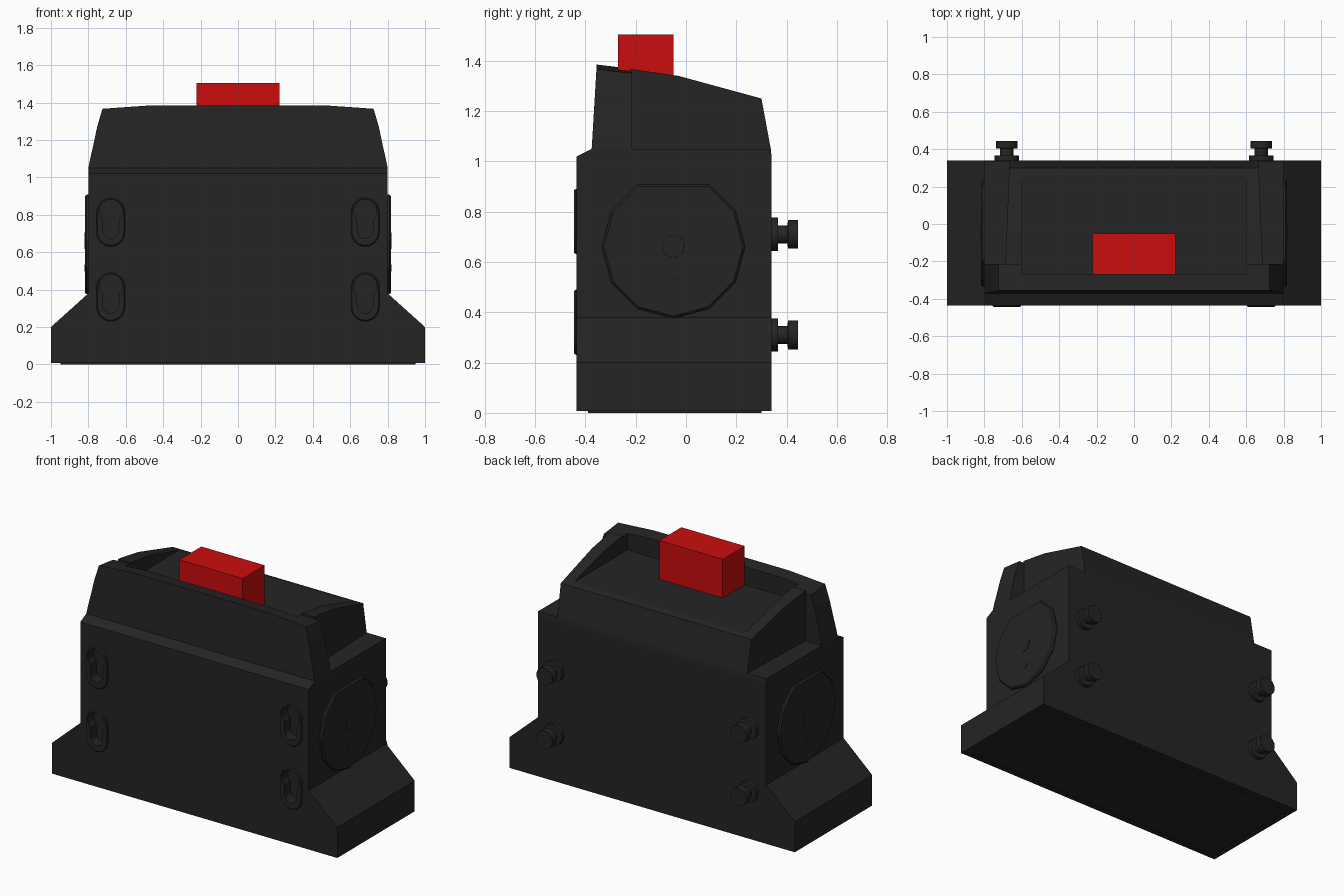
import bpy, bmesh, math
from mathutils import Vector

if "Cube" in bpy.data.objects:
    bpy.data.objects.remove(bpy.data.objects["Cube"])


def material(name, rgb):
    m = bpy.data.materials.new(name)
    m.diffuse_color = (*rgb, 1)
    m.use_nodes = True
    m.node_tree.nodes["Principled BSDF"].inputs["Base Color"].default_value = m.diffuse_color
    return m


BLACK = material("matte black", (0.018, 0.018, 0.018))
RED = material("button red", (0.6, 0.004, 0.004))


def place(axis, p, d):
    # profile planes: x -> (y, z), y -> (x, z)
    return Vector((d, p[0], p[1])) if axis == 'x' else Vector((p[0], d, p[1]))


def add_loft(bm, axis, rings):
    # rings: list of (points, depth) joined in order and capped
    loops = [[bm.verts.new(place(axis, p, d)) for p in pts] for pts, d in rings]
    for a, b in zip(loops, loops[1:]):
        n = len(a)
        for i in range(n):
            j = (i + 1) % n
            bm.faces.new((a[i], a[j], b[j], b[i]))
    bm.faces.new(loops[0])
    bm.faces.new(loops[-1])


def finish(name, bm, mat=BLACK, smooth=False):
    bmesh.ops.recalc_face_normals(bm, faces=bm.faces)
    me = bpy.data.meshes.new(name)
    bm.to_mesh(me)
    bm.free()
    me.materials.append(mat)
    ob = bpy.data.objects.new(name, me)
    bpy.context.collection.objects.link(ob)
    if smooth:
        bpy.ops.object.select_all(action='DESELECT')
        ob.select_set(True)
        bpy.context.view_layer.objects.active = ob
        bpy.ops.object.shade_smooth_by_angle(angle=math.radians(35))
    return ob


def prism(name, axis, pts, a, b, mat=BLACK):
    bm = bmesh.new()
    add_loft(bm, axis, [(pts, a), (pts, b)])
    return finish(name, bm, mat)


def arc(cx, cz, r, a0, a1, n):
    return [(cx + r * math.cos(math.radians(a0 + (a1 - a0) * i / n)),
             cz + r * math.sin(math.radians(a0 + (a1 - a0) * i / n))) for i in range(n + 1)]


def circle(cx, cz, r, n):
    return arc(cx, cz, r, 0, 360, n)[:-1]


def rect(a, b, c, d):
    return [(a, c), (b, c), (b, d), (a, d)]


def mirrored(half):
    return half + [(-x, z) for x, z in reversed(half)]


def cut(ob, cutter):
    m = ob.modifiers.new("cut", 'BOOLEAN')
    m.operation = 'DIFFERENCE'
    m.solver = 'EXACT'
    m.object = cutter
    cutter.hide_render = True
    cutter.hide_viewport = True


# flared main housing, inset foot and chamfered shoulder
body = prism("housing", 'y', mirrored([(1, 0.007), (1, 0.2), (0.8, 0.38), (0.8, 1.02)]), -0.435, 0.34)
prism("foot_plate", 'x', rect(-0.39, 0.30, 0, 0.02), -0.95, 0.95)
prism("shoulder", 'x', [(-0.435, 1.02), (-0.375, 1.05), (0.337, 1.05), (0.34, 1.02)], -0.8, 0.8)

# curved front hood, leaning back slightly, with the tray cut from its rear
hood = prism("front_hood", 'y', mirrored([(0.8, 1.05), (0.79, 1.1), (0.772, 1.18), (0.753, 1.27),
                                          (0.725, 1.367), (0.47, 1.385)]), -0.375, -0.215)
for v in hood.data.vertices:
    if v.co.y < -0.3:
        v.co.y += 0.02 * (v.co.z - 1.05) / 0.335
    elif v.co.z > 1.3:
        v.co.z -= 0.017
tray_cutter = prism("tray_cutter", 'x', rect(-0.27, -0.1, 1.26, 1.6), -0.6, 0.6)
cut(hood, tray_cutter)

# tray floor and its two sloping side walls
prism("tray_floor", 'x', [(-0.275, 1.05), (-0.275, 1.26), (0.262, 1.26), (0.30, 1.25), (0.337, 1.05)], -0.6, 0.6)
for side, s in (("right", 1), ("left", -1)):
    wall = prism(side + "_tray_wall", 'x', [(-0.22, 1.05), (-0.22, 1.367), (-0.03, 1.34),
                                            (0.30, 1.25), (0.337, 1.05)], s * 0.6, s * 0.68)
    for v in wall.data.vertices:
        if abs(v.co.x) > 0.65:
            v.co.x = s * (0.687 - 0.04 * (v.co.y + 0.2))

# red push button
prism("button", 'x', rect(-0.27, -0.05, 1.25, 1.505), -0.222, 0.222, RED)

# twelve-sided side discs missing their top corner, with a hub and small dot
for side, s in (("right", 1), ("left", -1)):
    disc = lambda r: [p for i, p in enumerate(circle(-0.05, 0.661, r, 12)) if i != 3]
    bm = bmesh.new()
    add_loft(bm, 'x', [(disc(0.285), s * 0.79), (disc(0.285), s * 0.81), (disc(0.276), s * 0.819)])
    add_loft(bm, 'x', [(circle(-0.05, 0.661, 0.045, 24), s * 0.81), (circle(-0.05, 0.661, 0.043, 24), s * 0.822)])
    add_loft(bm, 'x', [(circle(-0.05, 0.515, 0.02, 16), s * 0.81), (circle(-0.05, 0.515, 0.019, 16), s * 0.822)])
    finish(side + "_disc", bm)

# keyhole hangers on the front, matching mounting pins on the back
plates, holes, pins = bmesh.new(), bmesh.new(), bmesh.new()
for x in (-0.68, 0.68):
    for z in (0, -0.4):
        def stadium(r):
            return arc(x, 0.815 + z, r, 0, 180, 12) + arc(x, 0.707 + z, r, 180, 360, 12)
        add_loft(plates, 'y', [(stadium(0.076), -0.43), (stadium(0.076), -0.438), (stadium(0.07), -0.445)])
        key = arc(x, 0.82 + z, 0.062, -45, 225, 18) + arc(x, 0.716 + z, 0.042, 180, 360, 10)
        add_loft(holes, 'y', [(key, -0.5), (key, -0.385)])
        steps = [(0.066, 0.33), (0.066, 0.365), (0.036, 0.366), (0.036, 0.404),
                 (0.057, 0.405), (0.057, 0.445)]
        add_loft(pins, 'y', [(circle(x, 0.71 + z, r, 16), y) for r, y in steps])
hole_cutter = finish("keyhole_cutter", holes)
plate = finish("keyhole_plates", plates)
cut(plate, hole_cutter)
cut(body, hole_cutter)
finish("mounting_pins", pins, smooth=True)
